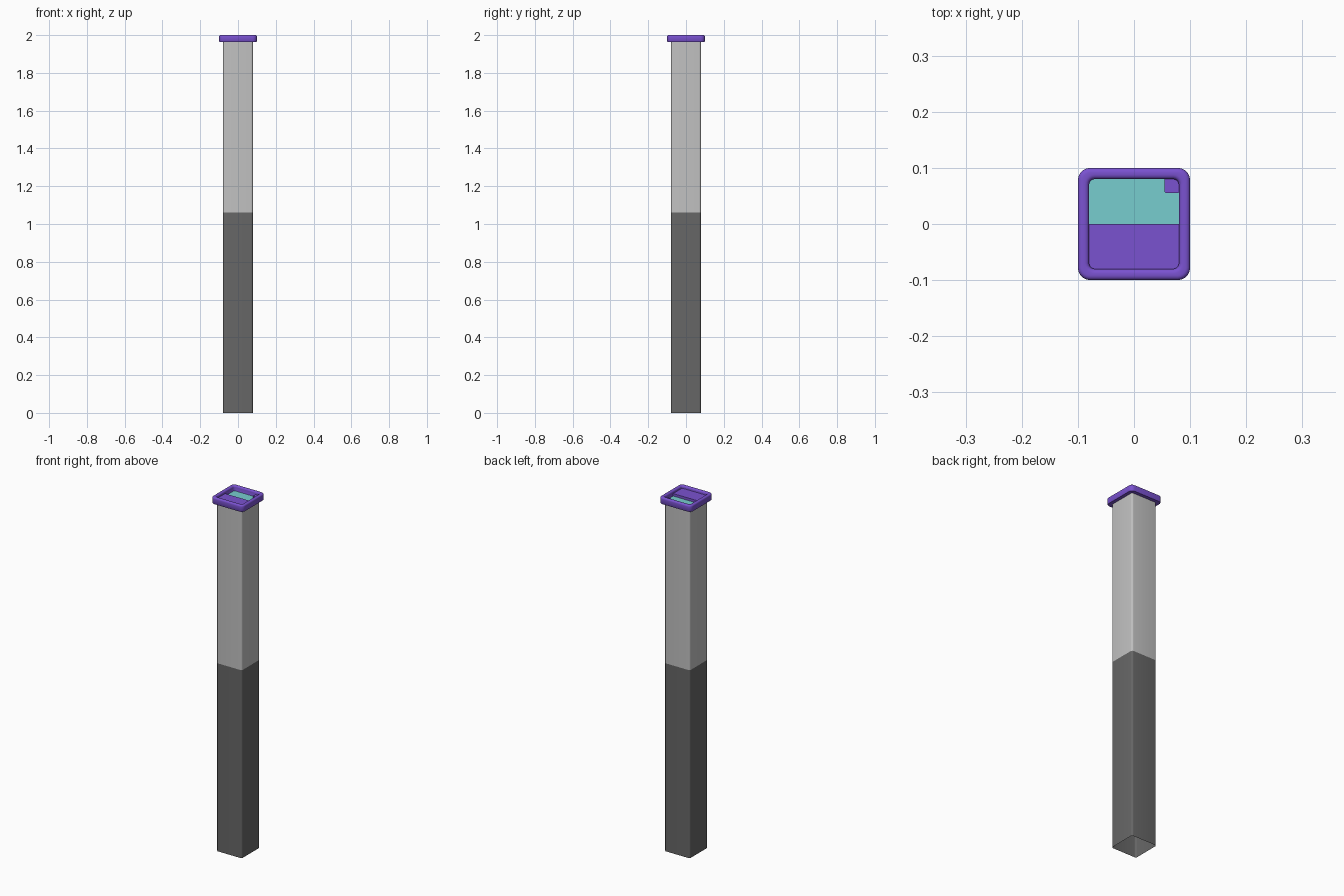
import bpy, bmesh, math

if "Cube" in bpy.data.objects:
    bpy.data.objects.remove(bpy.data.objects["Cube"])


def material(name, srgb):
    lin = [((c / 255 + 0.055) / 1.055) ** 2.4 for c in srgb]
    m = bpy.data.materials.new(name)
    m.diffuse_color = (*lin, 1)
    m.use_nodes = True
    m.node_tree.nodes["Principled BSDF"].inputs["Base Color"].default_value = m.diffuse_color
    return m


purple = material("purple", (122, 82, 208))
teal = material("teal", (119, 205, 207))
light_grey = material("light grey", (194, 194, 194))
dark_grey = material("dark grey", (103, 103, 103))


def rounded_square(half, radius, n=5):
    """Counter-clockwise outline of a square with rounded corners."""
    pts = []
    for q, (sx, sy) in enumerate(((1, 1), (-1, 1), (-1, -1), (1, -1))):
        for i in range(n + 1):
            a = math.pi / 2 * (q + i / n)
            pts.append((sx * (half - radius) + radius * math.cos(a),
                        sy * (half - radius) + radius * math.sin(a)))
    return pts


def loft(name, rings, mats, centre=(0, 0), closed=False, caps=False):
    """Skin rounded-square rings given as (half width, corner radius, z)."""
    bm = bmesh.new()
    loops = [[bm.verts.new((x + centre[0], y + centre[1], z))
              for x, y in rounded_square(h, r)] for h, r, z in rings]
    pairs = list(zip(loops, loops[1:]))
    if closed:
        pairs.append((loops[-1], loops[0]))
    for a, b in pairs:
        for i in range(len(a)):
            j = (i + 1) % len(a)
            bm.faces.new((a[i], a[j], b[j], b[i]))
    if caps:
        bm.faces.new(loops[0][::-1])
        bm.faces.new(loops[-1])
    if closed or caps:
        bmesh.ops.recalc_face_normals(bm, faces=bm.faces)
    return finish(name, bm, mats)


def box(name, lo, hi, mat):
    bm = bmesh.new()
    bmesh.ops.create_cube(bm, size=1)
    for v in bm.verts:
        v.co = [lo[k] + (v.co[k] + 0.5) * (hi[k] - lo[k]) for k in range(3)]
    return finish(name, bm, [mat])


def finish(name, bm, mats):
    me = bpy.data.meshes.new(name)
    bm.to_mesh(me)
    bm.free()
    for m in mats:
        me.materials.append(m)
    ob = bpy.data.objects.new(name, me)
    bpy.context.collection.objects.link(ob)
    bpy.ops.object.select_all(action='DESELECT')
    ob.select_set(True)
    bpy.context.view_layer.objects.active = ob
    bpy.ops.object.shade_smooth_by_angle(angle=math.radians(35))
    return ob


# Open-bottomed square post, dark below and light above
SPLIT = 1.06
post = loft("post", [(0.079, 0.01, z) for z in (0, SPLIT, 1.97)],
            [dark_grey, light_grey])
for f in post.data.polygons:
    f.material_index = int(f.center.z > SPLIT)

# Rounded rim around the top: bottom, outer side, rolled top, inner side
rim = [(0.078, 0.010, 1.963), (0.098, 0.020, 1.963), (0.100, 0.022, 1.966)]
for i in range(5):
    a = math.pi / 2 * i / 4
    rim.append((0.092 + 0.008 * math.cos(a), 0.014 + 0.008 * math.cos(a),
                1.992 + 0.008 * math.sin(a)))
for i in range(5):
    a = math.pi / 2 * (1 + i / 4)
    rim.append((0.088 + 0.008 * math.cos(a), 0.018 + 0.008 * math.cos(a),
                1.992 + 0.008 * math.sin(a)))
rim.append((0.080, 0.010, 1.966))
loft("top_rim", rim, [purple], closed=True)

# Recessed lid: raised front half, lower screen on the back half
box("front_panel", (-0.081, -0.081, 1.966), (0.081, 0.0, 1.985), purple)
box("back_screen", (-0.081, -0.001, 1.966), (0.081, 0.081, 1.971), teal)

# Small block in the back right corner
loft("corner_block", [(0.0135, 0.004, 1.967), (0.0135, 0.004, 1.985)],
     [purple], centre=(0.0675, 0.0685), caps=True)
